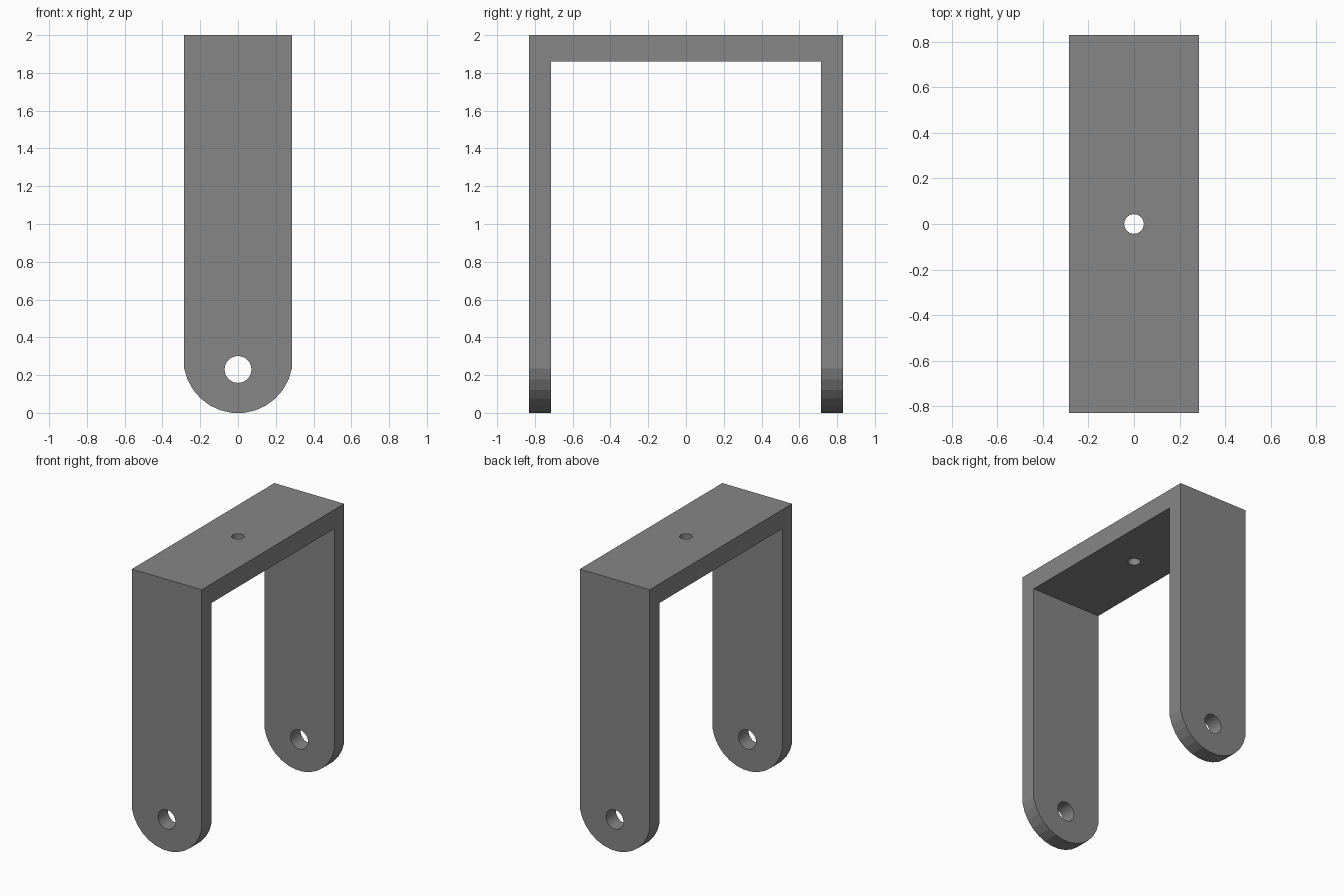
import bpy, bmesh, math

if "Cube" in bpy.data.objects:
    bpy.data.objects.remove(bpy.data.objects["Cube"])

HALF_Y, INNER_Y = 0.83, 0.715
TOP_Z, UNDER_Z = 2.0, 1.859
TIP_R, TIP_SIDES, TIP_START = 0.29, 13, 10.7
TIP_STEP = (180 - 2 * TIP_START) / TIP_SIDES
TIP_Z = TIP_R * math.cos(math.radians(TIP_STEP / 2))


def prism(name, points, offset):
    """Extrude a closed 3D outline along an offset vector."""
    bm = bmesh.new()
    face = bm.faces.new([bm.verts.new(p) for p in points])
    ext = bmesh.ops.extrude_face_region(bm, geom=[face])
    verts = [v for v in ext["geom"] if isinstance(v, bmesh.types.BMVert)]
    bmesh.ops.translate(bm, verts=verts, vec=offset)
    bmesh.ops.recalc_face_normals(bm, faces=bm.faces)
    mesh = bpy.data.meshes.new(name)
    bm.to_mesh(mesh)
    bm.free()
    obj = bpy.data.objects.new(name, mesh)
    bpy.context.collection.objects.link(obj)
    return obj


def boolean(target, cutter, operation):
    mod = target.modifiers.new(cutter.name, "BOOLEAN")
    mod.operation, mod.solver, mod.object = operation, "EXACT", cutter
    bpy.context.view_layer.objects.active = target
    bpy.ops.object.modifier_apply(modifier=mod.name)
    bpy.data.objects.remove(cutter)


def drill(target, radius, depth, location, rotation=(0, 0, 0)):
    bpy.ops.mesh.primitive_cylinder_add(vertices=32, radius=radius, depth=depth,
                                        location=location, rotation=rotation)
    cutter = bpy.context.object
    cutter.name = "hole_cutter"
    cutter.hide_render = True
    boolean(target, cutter, "DIFFERENCE")


# U-shaped bracket, wider than final so the front outline trims it
side = [(-HALF_Y, -0.1), (-HALF_Y, TOP_Z), (HALF_Y, TOP_Z), (HALF_Y, -0.1),
        (INNER_Y, -0.1), (INNER_Y, UNDER_Z), (-INNER_Y, UNDER_Z), (-INNER_Y, -0.1)]
bracket = prism("fork_bracket", [(-0.4, y, z) for y, z in side], (0.8, 0, 0))

# Front outline with rounded leg tips
angles = [math.radians(180 + TIP_START + TIP_STEP * i) for i in range(TIP_SIDES + 1)]
tip = [(TIP_R * math.cos(a), TIP_Z + TIP_R * math.sin(a)) for a in angles]
half_w = tip[-1][0]
outline = tip + [(half_w, TOP_Z + 0.1), (-half_w, TOP_Z + 0.1)]
trimmer = prism("outline_trimmer", [(x, -1, z) for x, z in outline], (0, 2, 0))
boolean(bracket, trimmer, "INTERSECT")

# Axle holes through both legs, and the stem hole in the crown
drill(bracket, 0.071, 3, (0, 0, 0.23), (math.pi / 2, 0, 0))
drill(bracket, 0.043, 0.6, (0, 0, 1.93))

# Dark grey metal
metal = bpy.data.materials.new("dark_metal")
metal.diffuse_color = (0.24, 0.24, 0.24, 1)
metal.use_nodes = True
metal.node_tree.nodes["Principled BSDF"].inputs["Base Color"].default_value = metal.diffuse_color
bracket.data.materials.clear()
bracket.data.materials.append(metal)
